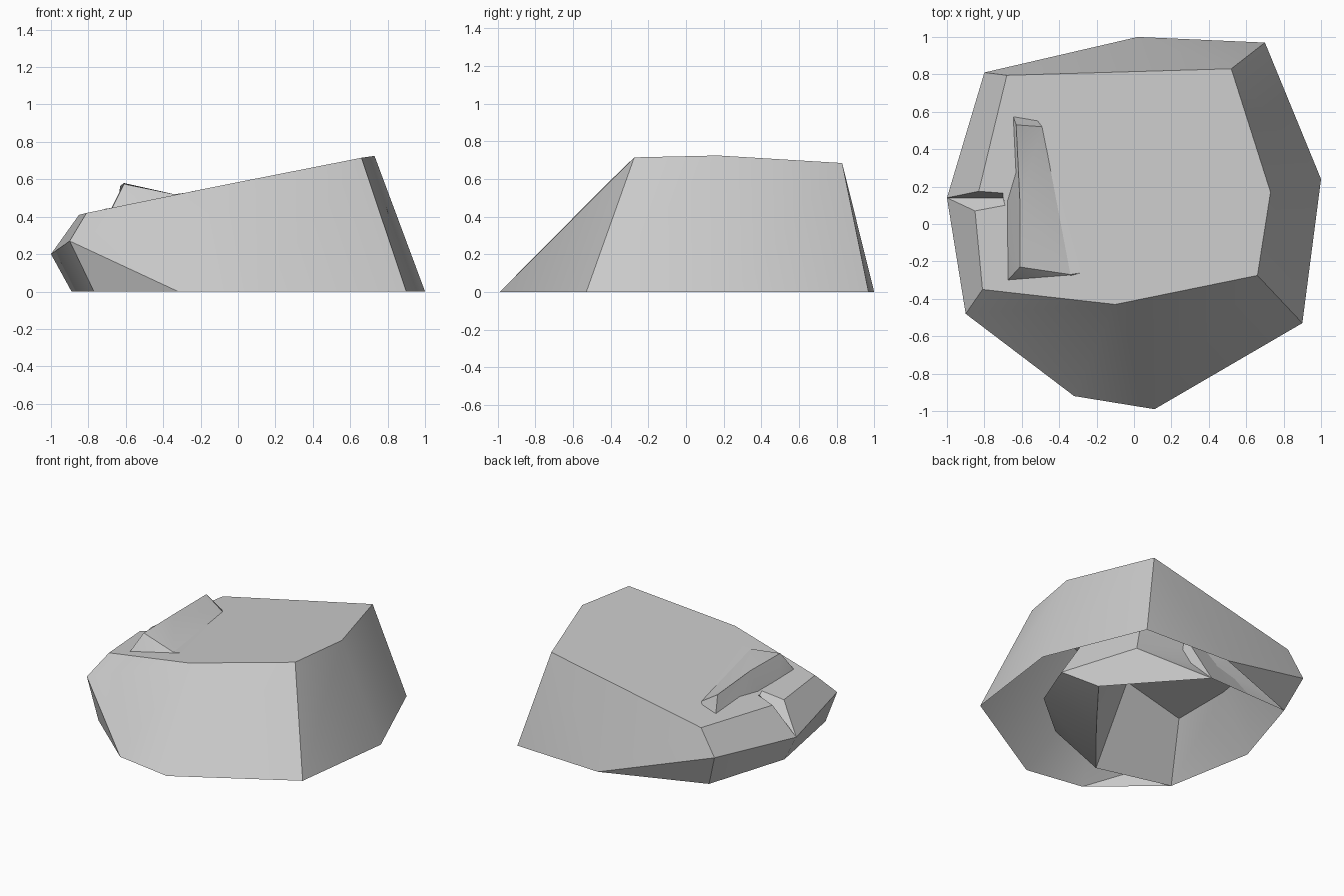
import bpy, bmesh

if "Cube" in bpy.data.objects:
    bpy.data.objects.remove(bpy.data.objects["Cube"])


def finish(bm, name, angle):
    me = bpy.data.meshes.new(name)
    bmesh.ops.recalc_face_normals(bm, faces=bm.faces)
    bm.to_mesh(me)
    bm.free()
    ob = bpy.data.objects.new(name, me)
    bpy.context.collection.objects.link(ob)
    bpy.ops.object.select_all(action='DESELECT')
    ob.select_set(True)
    bpy.context.view_layer.objects.active = ob
    bpy.ops.object.shade_smooth_by_angle(angle=angle)
    return ob


def bridge(bm, lower, upper, closed=True):
    n = len(lower)
    for i in range(n if closed else n - 1):
        j = (i + 1) % n
        quad = list(dict.fromkeys((lower[i], lower[j], upper[j], upper[i])))
        bm.faces.new(quad)


# Outer stone: chipped rim, sloping roof, open underneath
bm = bmesh.new()
ring = lambda pts: [bm.verts.new(p) for p in pts]
a, b, c, d, e, f, g, h, i = ring([
    (-.32, -.92, 0), (.11, -.99, 0), (.9, -.53, 0), (1, .24, 0), (.7, .97, 0),
    (.02, 1, 0), (-.8, .81, .25), (-1, .14, .2), (-.9, -.48, .27)])
p, q, r, s, t, u, v = ring([
    (-.81, -.35, .42), (-.1, -.43, .565), (.66, -.275, .715), (.73, .17, .725),
    (.52, .83, .685), (-.68, .795, .435), (-.85, .07, .41)])
# groove cut into the left edge
gx, gw, gz, gy = ring([(-.69, .10, .445), (-.70, .14, .43), (-.70, .165, .445), (-.83, .175, .405)])
for face in [(i, a, q, p), (a, b, q), (b, c, r, q), (c, d, s, r), (d, e, t, s),
             (e, f, t), (f, g, u, t), (g, h, gy, u), (h, i, p, v),
             (h, v, gx, gw), (h, gw, gz, gy),
             (p, q, r, s, t, u, gy, gz, gw, gx, v)]:
    bm.faces.new(face)
# undercut on the left side, folding in to the ground
u1, u2, u3 = ring([(-.70, .73, 0), (-.89, .12, 0), (-.77, -.53, 0)])
bridge(bm, [f, g, h, i, a], [u1, u1, u2, u3, a], closed=False)
finish(bm, "outer_stone", 0.65)

# Inner stone: hollow core whose ridge pokes through the roof
bm = bmesh.new()
ring = lambda pts: [bm.verts.new(p) for p in pts]
base = ring([(-.77, -.53, 0), (-.23, -.67, 0), (.12, -.25, 0), (.46, .18, 0),
             (-.05, .75, 0), (-.38, .74, 0), (-.70, .73, 0), (-.89, .12, 0)])
waist = ring([(-.82, -.46, .15), (.07, -.735, .2), (.414, -.448, .2), (.55, -.1, .2),
              (.37, .47, .2), (-.15, .62, .17), (-.69, .70, .10), (-.84, .13, .12)])
top = ring([(-.61, -.23, .575), (-.34, -.27, .52), (.10, -.20, .58), (.30, -.05, .62),
            (.25, .40, .60), (-.49, .52, .475), (-.63, .53, .565), (-.61, .12, .58)])
cavity = ring([(-.62, -.27, .35), (-.15, -.25, .45), (.0, -.12, .48), (.20, .05, .52),
               (-.05, .45, .48), (-.30, .47, .42), (-.58, .50, .36), (-.62, .19, .35)])
bridge(bm, base, waist)
bridge(bm, waist, top)
bridge(bm, cavity, base)
bm.faces.new(cavity)
# ridge roof dips below the outer roof
bm.faces.new((top[0], top[1], top[7]))
bm.faces.new((top[1], top[5], top[7]))
bm.faces.new((top[5], top[6], top[7]))
bm.faces.new(top[1:6])
finish(bm, "inner_stone", 0.5)
